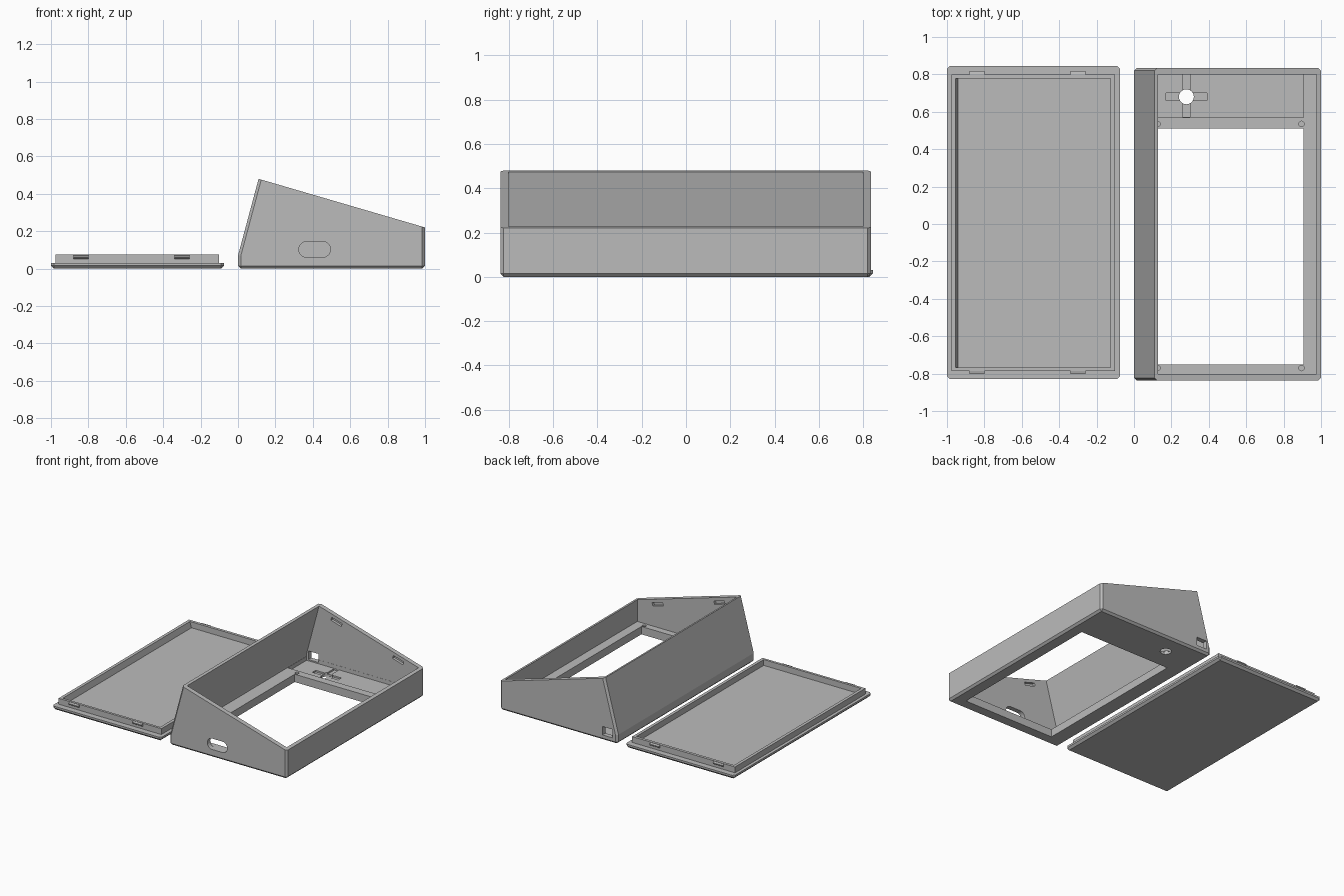
import bpy, bmesh, math
from mathutils import Vector

if "Cube" in bpy.data.objects:
    bpy.data.objects.remove(bpy.data.objects["Cube"])

grey = bpy.data.materials.new("light grey plastic")
grey.diffuse_color = (0.5, 0.5, 0.5, 1)
grey.use_nodes = True
grey.node_tree.nodes["Principled BSDF"].inputs["Base Color"].default_value = grey.diffuse_color


def extrude(name, profile, y0, y1, chamfer=0.0):
    """Extrude an (x, z) profile along y; chamfer every sharp edge not touching the top face."""
    bm = bmesh.new()
    a = [bm.verts.new((x, y0, z)) for x, z in profile]
    b = [bm.verts.new((x, y1, z)) for x, z in profile]
    bm.faces.new(a)
    bm.faces.new(b[::-1])
    n = len(profile)
    for i in range(n):
        j = (i + 1) % n
        bm.faces.new((a[i], b[i], b[j], a[j]))
    bmesh.ops.recalc_face_normals(bm, faces=bm.faces)
    if chamfer:
        top = max(bm.faces, key=lambda f: f.normal.z)
        edges = [e for e in bm.edges
                 if e not in top.edges[:] and e.calc_face_angle() > math.radians(30)]
        bmesh.ops.bevel(bm, geom=edges, offset=chamfer, segments=1,
                        profile=0.5, affect='EDGES')
    return finish(name, bm)


def finish(name, bm):
    me = bpy.data.meshes.new(name)
    bm.to_mesh(me)
    bm.free()
    me.materials.append(grey)
    ob = bpy.data.objects.new(name, me)
    bpy.context.collection.objects.link(ob)
    return ob


def box(name, x0, x1, y0, y1, z0, z1):
    return extrude(name, [(x0, z0), (x1, z0), (x1, z1), (x0, z1)], y0, y1)


def cylinder(x, y, r, z0, z1, sides=24):
    bm = bmesh.new()
    bmesh.ops.create_cone(bm, cap_ends=True, segments=sides, radius1=r, radius2=r, depth=z1 - z0)
    bmesh.ops.translate(bm, verts=bm.verts, vec=(x, y, (z0 + z1) / 2))
    return finish("cutter", bm)


def cut(target, cutter):
    mod = target.modifiers.new("cut", 'BOOLEAN')
    mod.operation = 'DIFFERENCE'
    mod.solver = 'EXACT'
    mod.object = cutter
    bpy.context.view_layer.objects.active = target
    bpy.ops.object.modifier_apply(modifier=mod.name)
    bpy.data.objects.remove(cutter)


# Wedge-shaped case shell
LOW, HIGH = Vector((1.0, 0.22)), Vector((0.11, 0.48))
case = extrude("case", [(0, 0), (1, 0), LOW, HIGH, (0, 0.07)], -0.838, 0.835, 0.015)

# Hollow inside, leaving a thick floor
FLOOR = 0.06
cut(case, extrude("cutter", [(0.022, FLOOR), (0.976, FLOOR), (0.976, 0.7),
                             (0.19, 0.7), (0.022, 0.075)], -0.802, 0.80))

# Screen opening through the floor
cut(case, box("cutter", 0.125, 0.905, -0.75, 0.51, -0.1, 0.2))

# Button bay: lowered floor, crossed grooves and round hole
cut(case, box("cutter", 0.024, 0.905, 0.57, 0.799, 0.03, 0.065))
cut(case, box("cutter", 0.17, 0.39, 0.66, 0.70, 0.018, 0.05))
cut(case, box("cutter", 0.26, 0.30, 0.571, 0.798, 0.018, 0.05))
cut(case, cylinder(0.28, 0.68, 0.04, -0.1, 0.1))

# Screw pilot holes
for x in (0.13, 0.895):
    for y in (0.535, -0.77):
        if x > 0.5:
            cut(case, cylinder(x, y, 0.015, 0.025, 0.1, 12))
        else:
            cut(case, cylinder(x - 0.004, y, 0.015, 0.025, 0.1, 12))

# Oval cable slot in the front wall
cx, cz, r, half = 0.41, 0.103, 0.042, 0.043
oval = []
for side, start in ((1, -90), (-1, 90)):
    for i in range(11):
        t = math.radians(start + 18 * i)
        oval.append((cx + side * half + r * math.cos(t), cz + r * math.sin(t)))
cut(case, extrude("cutter", oval, -0.9, -0.78))

# Square socket hole in the back wall
cut(case, box("cutter", 0.04, 0.125, 0.78, 0.9, 0.04, 0.105))

# Clip notches inside both end walls, following the sloping rim
along = (LOW - HIGH).normalized()
down = Vector((along.y, -along.x))
length = (LOW - HIGH).length
for f0, f1 in ((0.15, 0.25), (0.74, 0.84)):
    p, q = HIGH + along * length * f0, HIGH + along * length * f1
    quad = [p + down * 0.025, q + down * 0.025, q + down * 0.05, p + down * 0.05]
    cut(case, extrude("cutter", quad, -0.822, -0.79))
    cut(case, extrude("cutter", quad, 0.79, 0.82))

# Lid plate with chamfered underside
lid = extrude("lid_plate", [(-1, 0), (-0.075, 0), (-0.075, 0.03), (-1, 0.03)],
              -0.83, 0.845, 0.016)

# Raised lip around the lid
lip = box("lid_lip", -0.977, -0.102, -0.785, 0.80, 0.029, 0.075)
cut(lip, extrude("cutter", [(-0.932, 0.0), (-0.125, 0.0), (-0.125, 0.1), (-0.961, 0.1)],
                 -0.766, 0.778))

# Snap clips on the lip ends, wedge shaped in section
for i, x in enumerate((-0.84, -0.30)):
    for s, y in ((-1, -0.785), (1, 0.80)):
        bm = bmesh.new()
        section = [(-0.01, 0.052), (0.005, 0.052), (0.017, 0.06), (0.017, 0.068), (-0.01, 0.075)]
        ends = [[bm.verts.new((x + d, y + s * o, z)) for o, z in section] for d in (-0.04, 0.04)]
        bm.faces.new(ends[0])
        bm.faces.new(ends[1])
        for k in range(5):
            m = (k + 1) % 5
            bm.faces.new((ends[0][k], ends[0][m], ends[1][m], ends[1][k]))
        bmesh.ops.recalc_face_normals(bm, faces=bm.faces)
        finish("clip_%s_%d" % ("front" if s < 0 else "back", i + 1), bm)
